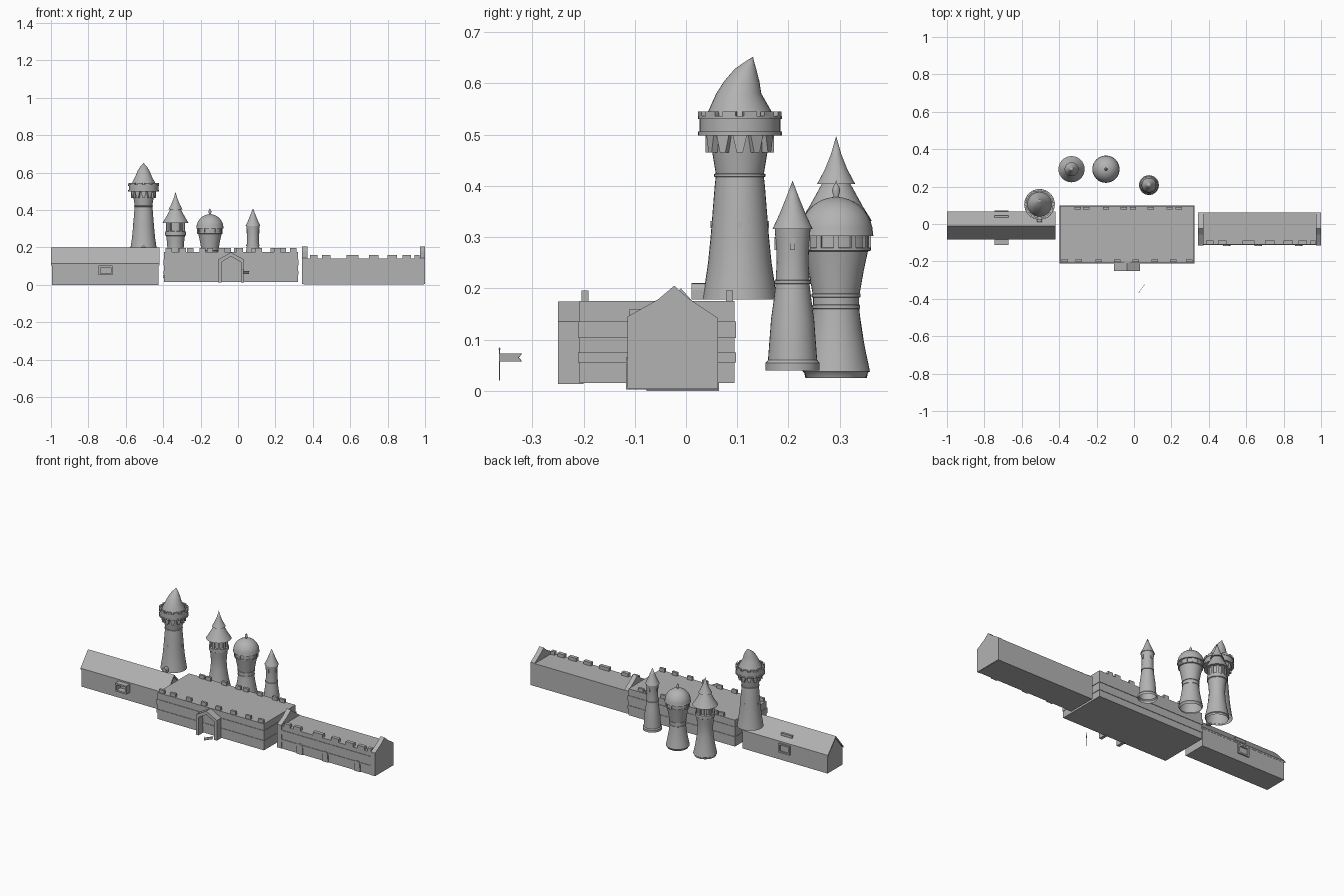
import bpy, bmesh, math
from mathutils import Matrix, Vector

if "Cube" in bpy.data.objects:
    bpy.data.objects.remove(bpy.data.objects["Cube"], do_unlink=True)

stone = bpy.data.materials.new("grey stone")
stone.use_nodes = True
GREY = (0.45, 0.45, 0.45, 1)
stone.diffuse_color = GREY
stone.node_tree.nodes["Principled BSDF"].inputs["Base Color"].default_value = GREY


def finish(name, bm, smooth=False):
    bmesh.ops.recalc_face_normals(bm, faces=bm.faces)
    mesh = bpy.data.meshes.new(name)
    bm.to_mesh(mesh)
    bm.free()
    mesh.materials.append(stone)
    obj = bpy.data.objects.new(name, mesh)
    bpy.context.collection.objects.link(obj)
    if smooth:
        bpy.ops.object.select_all(action='DESELECT')
        obj.select_set(True)
        bpy.context.view_layer.objects.active = obj
        bpy.ops.object.shade_smooth_by_angle(angle=math.radians(32))
    return obj


def prism(name, pts, d0, d1, places=((0, 0, 0, 0),)):
    """Outline in local x/z, pushed from d0 to d1 along local y, copied to places."""
    bm = bmesh.new()
    for x, y, z, turn in places:
        m = Matrix.Translation((x, y, z)) @ Matrix.Rotation(turn, 4, 'Z')
        a = [bm.verts.new(m @ Vector((u, d0, w))) for u, w in pts]
        b = [bm.verts.new(m @ Vector((u, d1, w))) for u, w in pts]
        bm.faces.new(a)
        bm.faces.new(b[::-1])
        for i in range(len(pts)):
            j = (i + 1) % len(pts)
            bm.faces.new((a[i], b[i], b[j], a[j]))
    return finish(name, bm)


def rect(x0, x1, z0, z1):
    return [(x0, z0), (x1, z0), (x1, z1), (x0, z1)]


def box(name, x0, x1, y0, y1, z0, z1):
    return prism(name, rect(x0, x1, z0, z1), y0, y1)


def lathe(name, cx, cy, profile, segs=32):
    """Turned shell; each ring is radius, height and an optional lean in y."""
    bm = bmesh.new()
    last = None
    for r, z, *lean in profile:
        y = cy + (lean[0] if lean else 0)
        if r == 0:
            ring = [bm.verts.new((cx, y, z))] * segs
        else:
            ring = [bm.verts.new((cx + r * math.cos(t), y + r * math.sin(t), z))
                    for t in (math.tau * i / segs for i in range(segs))]
        if last:
            for i in range(segs):
                j = (i + 1) % segs
                quad = [last[i], last[j], ring[j], ring[i]]
                bm.faces.new(list(dict.fromkeys(quad)))
        last = ring
    return finish(name, bm, True)


def around(cx, cy, z, count, phase=0):
    return [(cx, cy, z, math.tau * (i + phase) / count) for i in range(count)]


def arch(w, h):
    """Round-headed opening outline."""
    top = [(w * math.cos(t), h - w + w * math.sin(t))
           for t in (math.pi * i / 8 for i in range(9))]
    return [(-w, 0), (w, 0)] + top[1:-1] + [(-w, h - w)] if h > w else top


def frame(name, x0, x1, z0, z1, y0, y1, t):
    box(name + "_sill", x0, x1, y0, y1, z0, z0 + t)
    box(name + "_lintel", x0, x1, y0, y1, z1 - t, z1)
    box(name + "_left_jamb", x1 - t, x1, y0, y1, z0 + t, z1 - t)
    box(name + "_right_jamb", x0, x0 + t, y0, y1, z0 + t, z1 - t)


SIDE = math.pi / 2   # turns an outline to run along x

# Long hall with a pitched roof
prism("hall_walls", [(-.077, 0), (.064, 0), (.064, .106), (-.01, .19), (-.077, .106)],
      .425, .995, [(0, 0, 0, SIDE)])
prism("hall_roof", [(-.082, .104), (-.082, .113), (-.01, .2), (.068, .113),
                    (.068, .104), (-.01, .188)], .42, 1, [(0, 0, 0, SIDE)])
frame("front_bay_window", -.745, -.67, .053, .103, -.113, -.077, .009)
frame("back_window", -.745, -.67, .045, .1, .064, .072, .009)
box("roof_vent", -.745, -.67, .034, .046, .138, .153)

# Central block with string courses, roof battlements and a porch
box("central_block", -.395, .32, -.208, .095, .015, .175)
for low, high in ((.055, .075), (.103, .135)):
    box("central_band", -.398, .323, -.211, .098, low, high)
front_x = [-.37, -.295, -.19, -.09, .01, .11, .21, .295]
back_x = [-.3, -.255, -.15, -.055, -.005, .09, .19, .24]
merlon = rect(-.017, .017, 0, .021)
prism("front_battlements", merlon, -.007, .007, [(x, -.197, .175, 0) for x in front_x])
prism("back_battlements", merlon, -.007, .007, [(x, .085, .175, 0) for x in back_x])
outer = [(-.07, .013), (-.07, .135), (0, .174), (.07, .135), (.07, .013)]
inner = [(.052, .013), (.052, .122), (0, .152), (-.052, .122), (-.052, .013)]
prism("porch_frame", outer + inner, -.25, -.2, [(-.037, 0, 0, 0)])

# Low gallery between two gable walls
box("gallery_body", .35, .995, -.11, .062, .003, .14)
gable = [(-.114, .004), (.062, .004), (.062, .142), (.005, .18), (-.023, .205),
         (-.055, .178), (-.114, .145)]
prism("gallery_gables", gable, -.014, .014, [(.357, 0, 0, SIDE), (.986, 0, 0, SIDE)])
for low, high in ((.045, .06), (.09, .115)):
    box("gallery_band", .371, .972, -.113, -.108, low, high)
for x0, x1 in ((.385, .425), (.45, .495), (.58, .645), (.7, .75),
               (.8, .85), (.88, .925), (.945, .97)):
    box("gallery_merlon", x0, x1, -.11, -.088, .14, .16)
prism("gallery_doors", arch(.02, .062), -.117, -.108,
      [(x, 0, .003, 0) for x in (.495, .665, .88)])

# Great tower with corbelled parapet and crooked roof
tx, ty = -.505, .105
lathe("great_tower_shaft", tx, ty, [(.073, .178), (.068, .21), (.062, .25), (.057, .3),
      (.053, .35), (.049, .4), (.047, .417), (.05, .418), (.05, .423), (.047, .424),
      (.053, .46), (.059, .498)])
prism("great_tower_corbels", [(-.006, 0), (.006, 0), (.014, .034), (-.014, .034)],
      .045, .067, around(tx, ty, .465, 12))
lathe("great_tower_parapet", tx, ty, [(.056, .498), (.082, .498), (.082, .506),
      (.079, .506), (.079, .53), (.082, .53), (.082, .536), (.07, .536), (.06, .53)])
prism("great_tower_merlons", rect(-.013, .013, 0, .01), .07, .081,
      around(tx, ty, .535, 12, .5))
lathe("great_tower_roof", tx, ty, [(.066, .53), (.062, .545), (.044, .58, -.002),
      (.034, .605, .004), (.021, .628, .011), (.009, .642, .019), (0, .652, .026)])
prism("great_tower_door", arch(.013, .032), .055, .094, [(tx, ty, .178, math.pi)])
prism("great_tower_windows", arch(.004, .013), .04, .057, around(tx, ty, .318, 4))

# Pavilion tower with a two-tier cone roof
px, py = -.334, .293
lathe("pavilion_tower_shaft", px, py, [(.06, .025), (.062, .035), (.066, .038),
      (.055, .09), (.046, .15), (.043, .19), (.046, .23), (.05, .262), (.055, .265),
      (.055, .285), (.05, .286), (.045, .288), (.045, .34)])
prism("pavilion_tower_pillars", rect(-.006, .006, 0, .05), .04, .052,
      around(px, py, .285, 10))
lathe("pavilion_tower_roof", px, py, [(.045, .333), (.07, .331), (.052, .36),
      (.03, .4), (.028, .404), (.037, .404), (.022, .432), (.01, .462), (0, .497)])

# Domed tower
dx, dy = -.15, .293
lathe("domed_tower_shaft", dx, dy, [(.058, .025), (.062, .035), (.066, .038),
      (.057, .08), (.049, .125), (.045, .16), (.047, .161), (.047, .167), (.045, .168),
      (.045, .182), (.048, .183), (.048, .189), (.046, .19), (.054, .235), (.062, .272),
      (.068, .274), (.068, .279), (.064, .28), (.064, .303)])
prism("domed_tower_posts", rect(-.005, .005, 0, .025), .055, .068,
      around(dx, dy, .279, 12))
dome = [(.072 * math.cos(t), .305 + .073 * math.sin(t))
        for t in (math.pi / 2 * i / 9 for i in range(9))]
lathe("domed_tower_dome", dx, dy, [(.06, .302), (.073, .302)] + dome + [(.006, .378), (0, .379)])
lathe("domed_tower_finial", dx, dy, [(.006, .372), (.005, .38), (.008, .39),
      (.006, .399), (.002, .404), (0, .411)], 16)

# Slender tower with a cone spire
sx, sy = .08, .208
lathe("slender_tower_shaft", sx, sy, [(.053, .04), (.053, .054), (.048, .06),
      (.045, .1), (.042, .14), (.037, .175), (.033, .208), (.036, .209), (.036, .215),
      (.033, .216), (.031, .25), (.032, .28), (.035, .318)])
lathe("slender_tower_roof", sx, sy, [(.03, .316), (.039, .316), (.026, .344),
      (.013, .376), (0, .41)])
prism("slender_tower_windows", arch(.005, .025), .02, .035, around(sx, sy, .275, 4))

# Swallow-tailed flag on a pole in front
fx, fy = .027, -.364
lathe("flag_pole", fx, fy, [(.001, .02), (.001, .08), (.002, .081), (0, .086)], 8)
prism("flag_cloth", [(0, .057), (.055, .057), (.047, .065), (.055, .073), (0, .073)],
      -.0008, .0008, [(fx, fy, 0, math.radians(53))])
